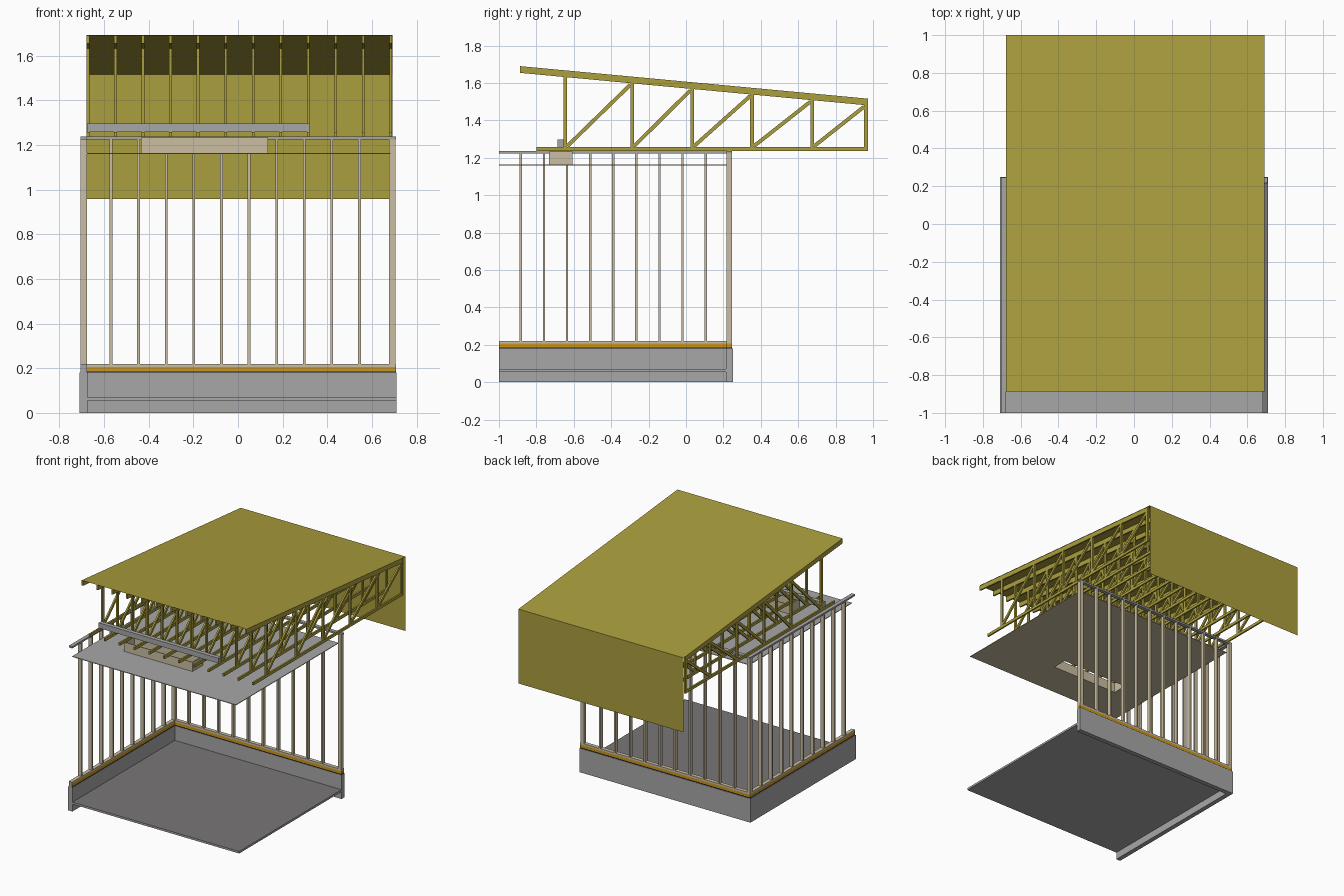
import bpy, bmesh, math

if "Cube" in bpy.data.objects:
    bpy.data.objects.remove(bpy.data.objects["Cube"])


def mat(name, r, g, b):
    m = bpy.data.materials.new(name)
    m.diffuse_color = (r, g, b, 1)
    m.use_nodes = True
    m.node_tree.nodes["Principled BSDF"].inputs["Base Color"].default_value = m.diffuse_color
    return m


GRAY = mat("concrete gray", 0.39, 0.39, 0.39)
FLOOR = mat("floor gray", 0.19, 0.18, 0.18)
CREAM = mat("pale timber", 0.60, 0.52, 0.36)
OLIVE = mat("olive timber", 0.41, 0.345, 0.047)
ORANGE = mat("orange sill", 0.61, 0.31, 0.012)
BLACK = mat("black gasket", 0.008, 0.008, 0.008)


def finish(name, bm, mats):
    me = bpy.data.meshes.new(name)
    bmesh.ops.recalc_face_normals(bm, faces=bm.faces)
    bm.to_mesh(me)
    bm.free()
    for m in mats:
        me.materials.append(m)
    ob = bpy.data.objects.new(name, me)
    bpy.context.collection.objects.link(ob)
    return ob


def add_box(bm, x0, x1, y0, y1, z0, z1):
    vs = bmesh.ops.create_cube(bm, size=1)["verts"]
    for v in vs:
        v.co = (x1 if v.co.x > 0 else x0, y1 if v.co.y > 0 else y0, z1 if v.co.z > 0 else z0)


def boxes(name, material, *dims):
    bm = bmesh.new()
    for d in dims:
        add_box(bm, *d)
    return finish(name, bm, [material])


def recolor(ob, material, rule):
    ob.data.materials.append(material)
    for p in ob.data.polygons:
        if rule(p.normal):
            p.material_index = len(ob.data.materials) - 1


def extrude_profile(bm, pts, x0, x1):
    # closed (y, z) profile extruded along x
    f = bm.faces.new([bm.verts.new((x0, y, z)) for y, z in pts])
    r = bmesh.ops.extrude_face_region(bm, geom=[f])
    for v in r["geom"]:
        if isinstance(v, bmesh.types.BMVert):
            v.co.x = x1


# foundation walls and floor slab
boxes("side_foundation", GRAY, (-0.71, -0.675, -1, 0.25, 0, 0.18))
boxes("back_foundation", GRAY, (-0.675, 0.71, 0.215, 0.25, 0, 0.18))
slab = boxes("floor_slab", GRAY, (-0.675, 0.71, -1, 0.215, 0.055, 0.07))
recolor(slab, FLOOR, lambda n: n.z > 0.9)

# layered sills and top plates of both walls
for name, m, z0, z1 in (("gasket", BLACK, 0.18, 0.186), ("sill", ORANGE, 0.186, 0.206),
                        ("bottom_plate", CREAM, 0.206, 0.22), ("top_plate", GRAY, 1.224, 1.237)):
    side = boxes("side_" + name, m, (-0.705, -0.677, -1, 0.217, z0, z1))
    recolor(side, GRAY, lambda n: n.y < -0.9)
    boxes("back_" + name, m, (-0.705, 0.707, 0.217, 0.246, z0, z1))

# wall studs
boxes("side_studs", CREAM, *[(-0.705, -0.677, y - 0.006, y + 0.006, 0.22, 1.224)
                             for y in (-0.883 + 0.1235 * i for i in range(9))])
boxes("back_studs", CREAM, *[(x - 0.006, x + 0.006, 0.217, 0.246, 0.22, 1.224)
                             for x in (-0.569 + 0.1237 * i for i in range(10))])
boxes("corner_posts", CREAM, (-0.705, -0.677, 0.217, 0.246, 0.22, 1.224),
      (0.677, 0.705, 0.217, 0.246, 0.22, 1.224))

# ceiling sheet with a hatch opening
HX0, HX1, HY0, HY1 = -0.435, 0.135, -0.732, -0.608
CZ0, CZ1 = 1.16, 1.165
ceiling = boxes("ceiling", CREAM,
                (-0.677, 0.683, -1, HY0, CZ0, CZ1), (-0.677, 0.683, HY1, 0.217, CZ0, CZ1),
                (-0.677, HX0, HY0, HY1, CZ0, CZ1), (HX1, 0.683, HY0, HY1, CZ0, CZ1))
recolor(ceiling, GRAY, lambda n: n.z > 0.9)

# hatch surround
T = 0.006
boxes("hatch_frame", CREAM,
      (HX0, HX1, HY0, HY0 + T, CZ0, 1.234), (HX0, HX1, HY1 - T, HY1, CZ0, 1.234),
      (HX0, HX0 + T, HY0 + T, HY1 - T, CZ0, 1.234), (HX1 - T, HX1, HY0 + T, HY1 - T, CZ0, 1.234))

# plank laid across the trusses
boxes("attic_plank", GRAY, (-0.677, 0.32, -0.687, -0.656, 1.258, 1.297))


def roof_z(y):
    return 1.692 - 0.0935 * (y + 0.887)


# roof trusses: chords, verticals and diagonals
CHORD, W = 0.038, 0.010
posts = (-0.645, -0.288, 0.033, 0.353, 0.675, 0.962)
members = [
    [(-0.887, roof_z(-0.887) - 0.002), (0.973, roof_z(0.973) - 0.002),
     (0.973, roof_z(0.973) - CHORD), (-0.887, roof_z(-0.887) - CHORD)],
    [(-0.80, 1.236), (0.973, 1.236), (0.973, 1.257), (-0.80, 1.257)],
]
for y in posts:
    a, b = y - W, y + W
    members.append([(a, 1.257), (b, 1.257), (b, roof_z(b) - CHORD), (a, roof_z(a) - CHORD)])
for p, q in zip(posts, posts[1:]):
    ya, za, yb, zb = p + W, 1.262, q - W, roof_z(q) - CHORD - 0.008
    d = math.hypot(yb - ya, zb - za)
    ny, nz = -(zb - za) / d * W, (yb - ya) / d * W
    members.append([(ya + ny, za + nz), (ya - ny, za - nz), (yb - ny, zb - nz), (yb + ny, zb + nz)])
bm = bmesh.new()
for i in range(12):
    x = -0.672 + 0.1233 * i
    for m in members:
        extrude_profile(bm, m, x - 0.006, x + 0.006)
finish("roof_trusses", bm, [OLIVE])

# roof sheet folding down into the back panel
bm = bmesh.new()
path = [(-0.887, roof_z(-0.887)), (1.0, roof_z(1.0)), (1.0, 0.957)]
rows = [[bm.verts.new((x, y, z)) for x in (-0.678, 0.692)] for y, z in path]
for r, s in zip(rows, rows[1:]):
    bm.faces.new((r[0], s[0], s[1], r[1]))
finish("roof_sheet", bm, [OLIVE])
